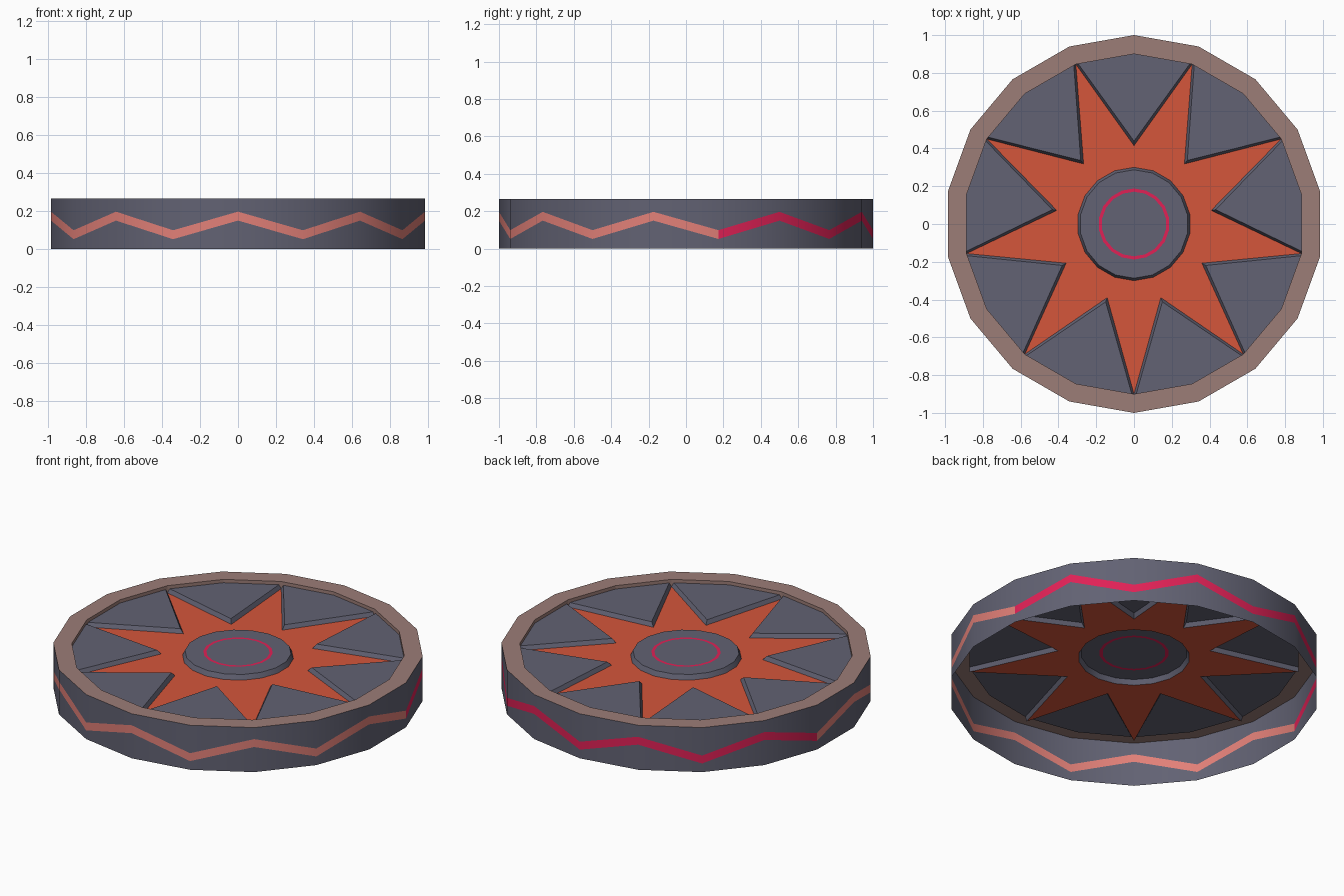
import bpy, bmesh, math

if "Cube" in bpy.data.objects:
    bpy.data.objects.remove(bpy.data.objects["Cube"])

N = 18                                   # sides of the disc
Z_TOP, Z_PANEL, Z_STAR, Z_HUB = 0.265, 0.245, 0.222, 0.25
R_RIM, R_NOTCH, R_HUB = 0.9, 0.415, 0.30


def material(name, rgb):
    m = bpy.data.materials.new(name)
    lin = [((c / 255 + 0.055) / 1.055) ** 2.4 for c in rgb]
    m.diffuse_color = (*lin, 1)
    m.use_nodes = True
    m.node_tree.nodes["Principled BSDF"].inputs["Base Color"].default_value = m.diffuse_color
    return m


GRAY = material("slate gray", (98, 98, 115))
BROWN = material("dusty brown", (156, 125, 119))
ORANGE = material("orange red", (213, 86, 59))
SALMON = material("salmon", (226, 128, 120))
PINK = material("crimson pink", (224, 33, 86))


def P(i, r, z):
    """Point on corner i of the 18-gon; corner 0 faces the front."""
    a = math.radians(-90 + i * 360 / N)
    return (r * math.cos(a), r * math.sin(a), z)


def mix(a, b, t, z):
    return (a[0] + (b[0] - a[0]) * t, a[1] + (b[1] - a[1]) * t, z)


def build(name, faces, mats):
    """Make one welded sheet from (points, material index) pairs."""
    bm = bmesh.new()
    for pts, mi in faces:
        f = bm.faces.new([bm.verts.new(p) for p in pts])
        f.material_index = mi
    bmesh.ops.remove_doubles(bm, verts=bm.verts, dist=1e-5)
    me = bpy.data.meshes.new(name)
    bm.to_mesh(me)
    bm.free()
    for m in mats:
        me.materials.append(m)
    ob = bpy.data.objects.new(name, me)
    bpy.context.collection.objects.link(ob)
    return ob


def strip(i, a, b):
    """Quad between corners i and i+1, from ring a (outer) to ring b (inner)."""
    return [P(i, *a), P(i + 1, *a), P(i + 1, *b), P(i, *b)]


# Outer wall with the zigzag band cut into it (salmon front, pink back)
def band(i):
    c = 0.173 if i % 2 == 0 else 0.075
    return c - 0.0235, c + 0.0235


wall = []
for i in range(N):
    (l0, h0), (l1, h1) = band(i), band(i + 1)
    rows0, rows1 = (0, l0, h0, Z_TOP), (0, l1, h1, Z_TOP)
    for k in range(3):
        mi = 0 if k != 1 else (2 if 5 <= i <= 12 else 1)
        wall.append(([P(i, 1, rows0[k]), P(i + 1, 1, rows1[k]),
                      P(i + 1, 1, rows1[k + 1]), P(i, 1, rows0[k + 1])], mi))
wall_ob = build("outer_wall", wall, [GRAY, SALMON, PINK])

# Flat top rim
rim = [(strip(i, (1, Z_TOP), (R_RIM, Z_TOP)), 0) for i in range(N)]

# Raised gray panels between the star points, and the rim's inner wall
panels = []
for i in range(1, N, 2):
    t1, n, t2 = P(i - 1, R_RIM, Z_STAR), P(i, R_NOTCH, Z_STAR), P(i + 1, R_RIM, Z_STAR)
    o = P(i, R_RIM, Z_PANEL)
    u1, u2 = mix(t1, o, 0.04, Z_PANEL), mix(t2, o, 0.04, Z_PANEL)
    m = P(i, R_NOTCH + 0.024, Z_PANEL)
    panels += [([m, u1, o, u2], 0), ([n, t1, u1, m], 0), ([t2, n, m, u2], 0)]
    r1, r, r2 = P(i - 1, R_RIM, Z_TOP), P(i, R_RIM, Z_TOP), P(i + 1, R_RIM, Z_TOP)
    rim += [([r1, r, o, u1], 0), ([r, r2, u2, o], 0),
            ([r1, u1, t1], 0), ([r2, t2, u2], 0)]
build("top_rim", rim, [BROWN])
build("raised_panels", panels, [GRAY])

# Nine-pointed star floor
star = []
for i in range(N):
    ra, rb = (R_RIM, R_NOTCH) if i % 2 == 0 else (R_NOTCH, R_RIM)
    star.append(([P(i, ra, Z_STAR), P(i + 1, rb, Z_STAR),
                  P(i + 1, R_HUB, Z_STAR), P(i, R_HUB, Z_STAR)], 0))
build("star", star, [ORANGE])

# Raised hub with a thin painted ring
hub = []
rings = [(R_HUB, Z_STAR), (0.287, Z_HUB), (0.188, Z_HUB), (0.171, Z_HUB)]
for i in range(N):
    for k in range(3):
        hub.append((strip(i, rings[k], rings[k + 1]), 1 if k == 2 else 0))
hub.append(([P(i, *rings[3]) for i in range(N)], 0))
hub_ob = build("hub", hub, [GRAY, PINK])

# Smooth the round walls, keep the rims sharp
for ob in (wall_ob, hub_ob):
    bpy.ops.object.select_all(action='DESELECT')
    ob.select_set(True)
    bpy.context.view_layer.objects.active = ob
    bpy.ops.object.shade_smooth_by_angle(angle=math.radians(30))
